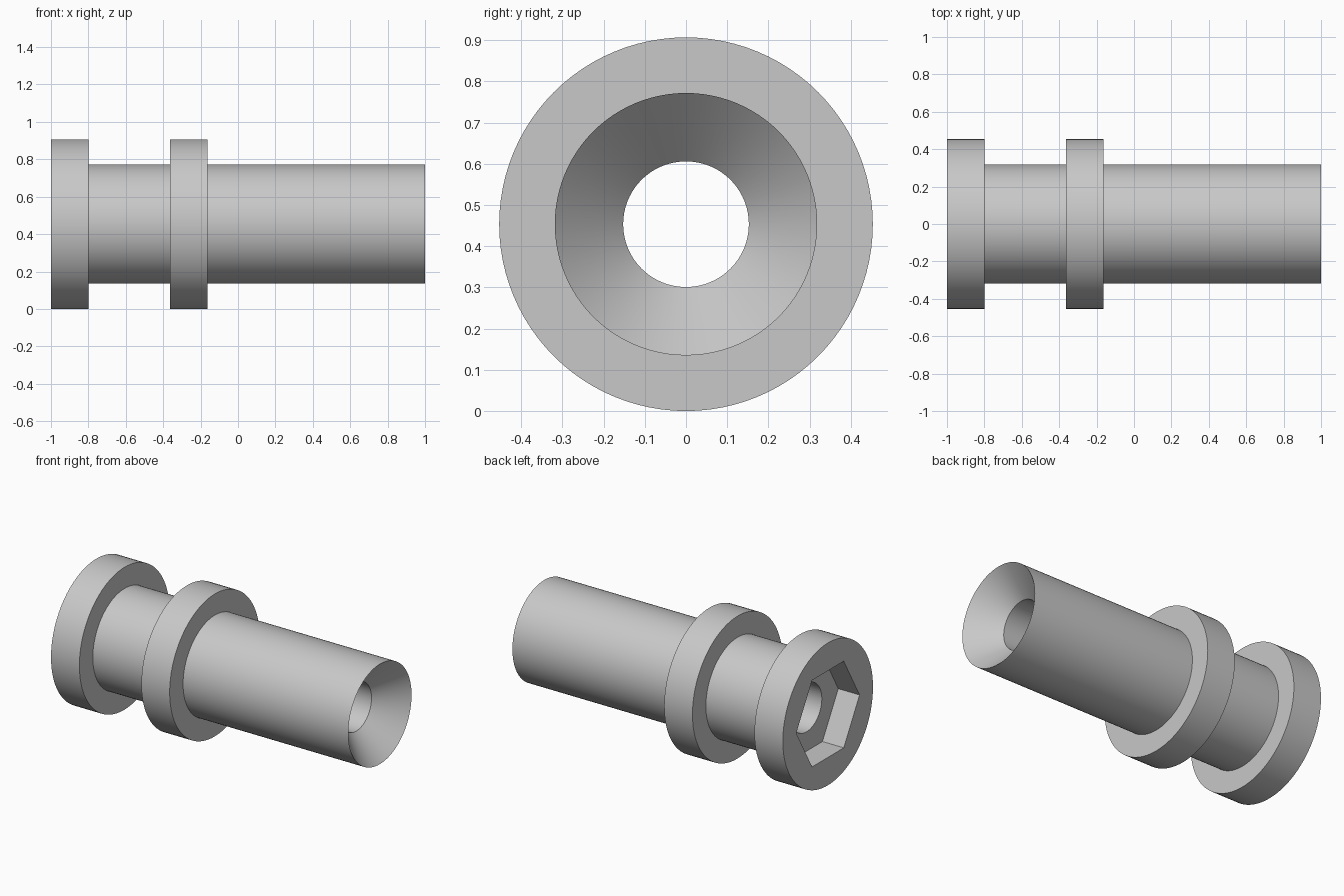
import bpy
import bmesh
from math import cos, sin, pi, radians

if "Cube" in bpy.data.objects:
    bpy.data.objects.remove(bpy.data.objects["Cube"], do_unlink=True)

SEGMENTS = 96          # divisible by six so the hexagon corners are exact
FLANGE, TUBE, BORE, HEX = 0.4535, 0.3185, 0.1525, 0.3185
POCKET_DEPTH = 0.15
CONE_DEPTH = TUBE - BORE

# Plain grey metal
grey = bpy.data.materials.new("grey metal")
grey.use_nodes = True
colour = (0.58, 0.58, 0.58, 1)
grey.diffuse_color = colour
grey.node_tree.nodes["Principled BSDF"].inputs["Base Color"].default_value = colour


def ring_radius(radius, angle, hexagonal):
    """Radius of a circle, or of a hexagon with corners on the y axis."""
    if not hexagonal:
        return radius
    return radius * cos(pi / 6) / cos(angle % (pi / 3) - pi / 6)


def add_ring(bm, x, radius, hexagonal=False):
    verts = []
    for i in range(SEGMENTS):
        a = 2 * pi * i / SEGMENTS
        r = ring_radius(radius, a, hexagonal)
        verts.append(bm.verts.new((x, r * cos(a), FLANGE + r * sin(a))))
    return verts


# Closed section: x position, radius, hexagonal or round
section = [
    (-1, FLANGE, False), (-0.8, FLANGE, False),              # end flange
    (-0.8, TUBE, False), (-0.363, TUBE, False),              # neck
    (-0.363, FLANGE, False), (-0.164, FLANGE, False),        # middle flange
    (-0.164, TUBE, False), (1, TUBE, False),                 # long barrel
    (1 - CONE_DEPTH, BORE, False),                           # conical mouth
    (-1 + POCKET_DEPTH, BORE, False),                        # through bore
    (-1 + POCKET_DEPTH, HEX, True), (-1, HEX, True),         # hexagonal socket
]

bm = bmesh.new()
rings = [add_ring(bm, *point) for point in section]
for k, ring in enumerate(rings):
    following = rings[(k + 1) % len(rings)]
    for i in range(SEGMENTS):
        j = (i + 1) % SEGMENTS
        bm.faces.new((ring[i], ring[j], following[j], following[i]))
bmesh.ops.recalc_face_normals(bm, faces=bm.faces)

mesh = bpy.data.meshes.new("flanged_sleeve")
bm.to_mesh(mesh)
bm.free()
mesh.materials.append(grey)

sleeve = bpy.data.objects.new("flanged_sleeve", mesh)
bpy.context.collection.objects.link(sleeve)
bpy.ops.object.select_all(action="DESELECT")
sleeve.select_set(True)
bpy.context.view_layer.objects.active = sleeve
bpy.ops.object.shade_smooth_by_angle(angle=radians(30))
